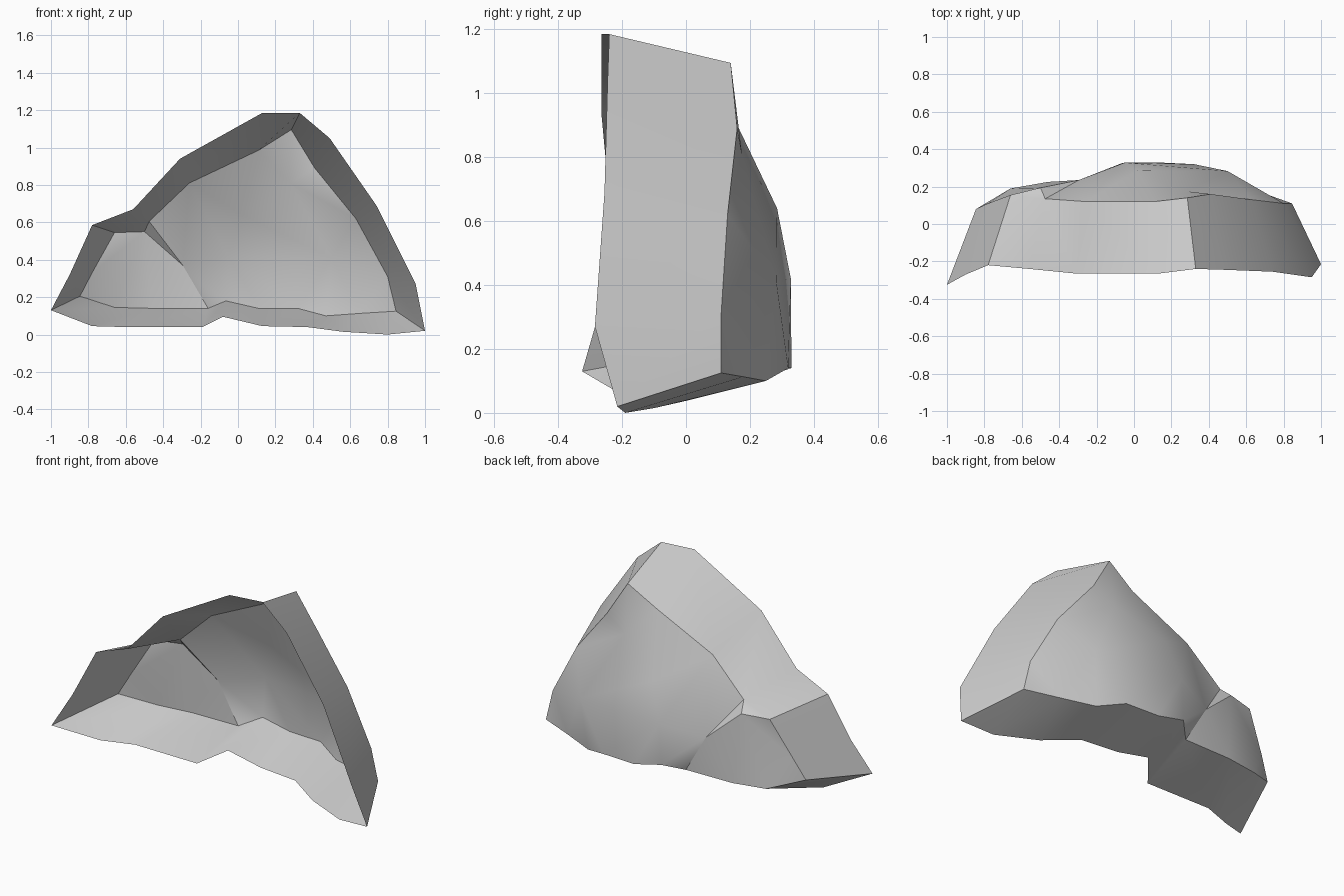
import bpy
import bmesh
import math
from mathutils import Vector
from mathutils.geometry import delaunay_2d_cdt

default_cube = bpy.data.objects.get("Cube")
if default_cube:
    bpy.data.objects.remove(default_cube, do_unlink=True)


def make_material(name, colour):
    material = bpy.data.materials.new(name)
    material.use_nodes = True
    material.diffuse_color = colour
    material.node_tree.nodes["Principled BSDF"].inputs["Base Color"].default_value = colour
    return material


# Open front rim: over the top from the -x end, then back along the bottom
front_top = [(-1, -.325, .13), (-.9, -.27, .32), (-.78, -.22, .585), (-.56, -.24, .67),
             (-.31, -.265, .94), (.13, -.265, 1.185), (.33, -.24, 1.185),
             (.49, -.245, 1.05), (.74, -.255, .69), (.95, -.285, .27)]
front_bottom = [(1, -.215, .02), (.8, -.19, 0), (.56, -.1, .015), (.37, .01, .04),
                (.13, .03, .045), (-.08, .02, .095), (-.19, -.115, .04),
                (-.6, -.11, .04), (-.78, -.18, .045)]

# Back rim, point for point behind the front rim
back_top = [(-.845, .08, .205), (-.78, .11, .33), (-.66, .155, .545), (-.475, .135, .605),
            (-.26, .12, .81), (.11, .12, .985), (.285, .14, 1.095),
            (.41, .16, .89), (.63, .13, .62), (.8, .11, .31)]
back_bottom = [(.845, .11, .125), (.65, .18, .113), (.47, .25, .1), (.32, .32, .14),
               (.11, .33, .14), (-.065, .325, .18), (-.16, .23, .14),
               (-.46, .225, .14), (-.66, .19, .145)]

# Raised points on the back wall
bumps = {
    "ridge_top": (.28, .175, .81),
    "ridge_shoulder": (.02, .285, .64),
    "ridge_foot": (-.05, .328, .42),
    "slab_corner": (.5, .283, .41),
    "notch_tip": (-.295, .235, .37),
    "notch_lip": (-.5, .194, .55),
}

front_rim = [Vector(p) for p in front_top + front_bottom]
back_rim = [Vector(p) for p in back_top + back_bottom]
count = len(back_rim)
wall_points = back_rim + [Vector(p) for p in bumps.values()]
bump = {name: count + i for i, name in enumerate(bumps)}

# Creases that the wall faces must follow
creases = [
    (bump["ridge_top"], bump["ridge_shoulder"]),
    (bump["ridge_shoulder"], bump["ridge_foot"]),
    (bump["ridge_foot"], 15),
    (bump["ridge_foot"], 14),
    (bump["ridge_foot"], bump["notch_tip"]),
    (bump["ridge_top"], bump["slab_corner"]),
    (bump["slab_corner"], 9),
    (bump["slab_corner"], 13),
    (bump["notch_tip"], bump["notch_lip"]),
    (bump["notch_lip"], 2),
    (bump["notch_tip"], 3),
]
outline = [(i, (i + 1) % count) for i in range(count)]

# Fill the back wall as seen from the front
flat = [Vector((p.x, p.z)) for p in wall_points]
_, _, triangles, sources, _, _ = delaunay_2d_cdt(flat, outline + creases, [], 1, 1e-5)

bm = bmesh.new()
wall_verts = [bm.verts.new(p) for p in wall_points]
front_verts = [bm.verts.new(p) for p in front_rim]
for triangle in triangles:
    corners = [wall_verts[sources[i][0]] for i in triangle]
    bm.faces.new(corners)

# Side band joining the two rims
for a, b in outline:
    bm.faces.new((wall_verts[a], wall_verts[b], front_verts[b], front_verts[a]))

# Turn all the faces outward, so that the back wall faces +y
bmesh.ops.recalc_face_normals(bm, faces=bm.faces[:])
if sum(f.normal.y * f.calc_area() for f in bm.faces) < 0:
    bmesh.ops.reverse_faces(bm, faces=bm.faces[:])

mesh = bpy.data.meshes.new("rock_shell")
bm.to_mesh(mesh)
bm.free()
mesh.materials.append(make_material("stone_grey", (.6, .6, .6, 1)))
shell = bpy.data.objects.new("rock_shell", mesh)
bpy.context.collection.objects.link(shell)

bpy.ops.object.select_all(action="DESELECT")
shell.select_set(True)
bpy.context.view_layer.objects.active = shell
bpy.ops.object.shade_smooth_by_angle(angle=math.radians(30))
